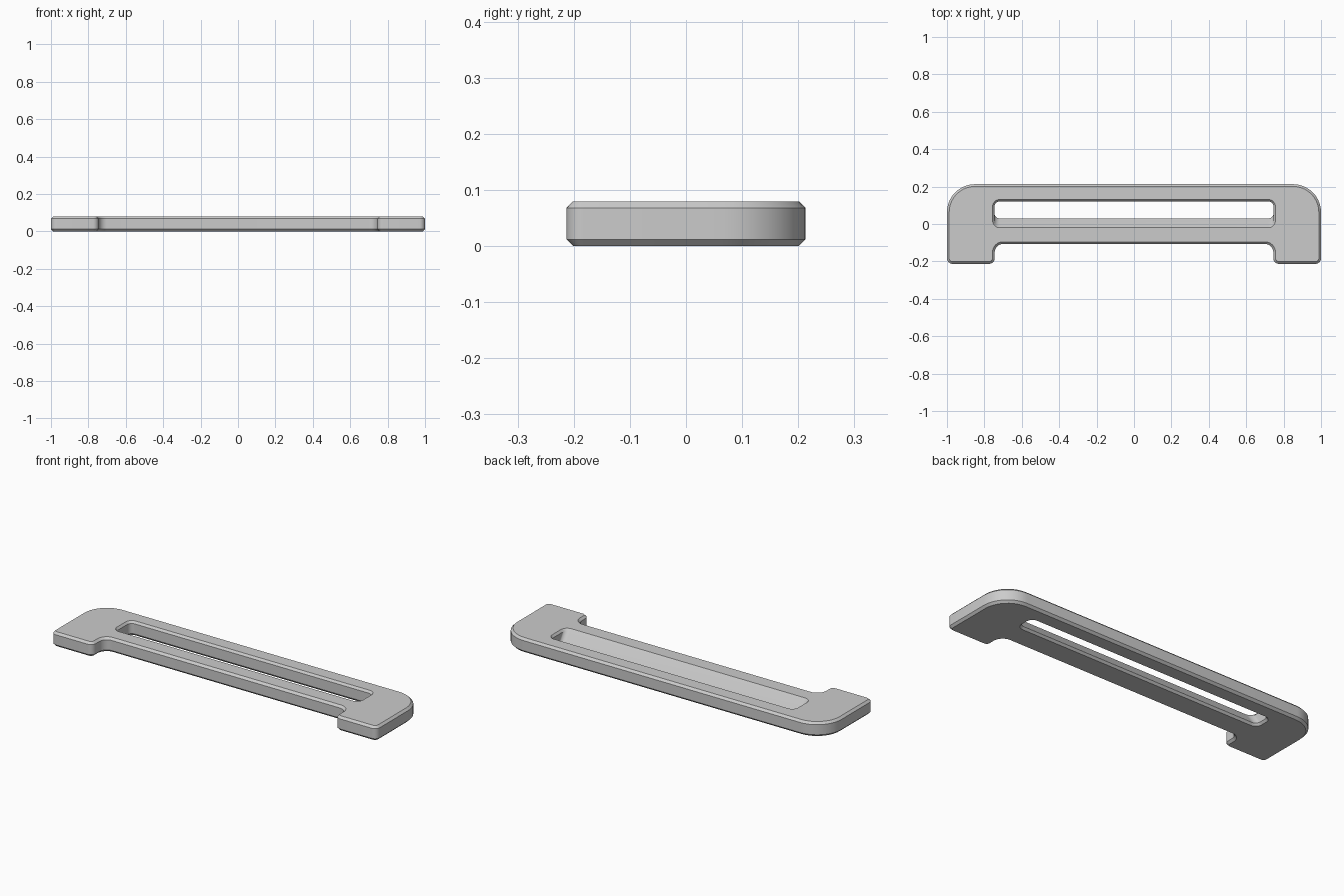
import bpy, bmesh
from math import radians
from mathutils import Vector

if "Cube" in bpy.data.objects:
    bpy.data.objects.remove(bpy.data.objects["Cube"], do_unlink=True)

grey = bpy.data.materials.new("plain grey")
grey.use_nodes = True
grey.diffuse_color = (0.6, 0.6, 0.6, 1)
grey.node_tree.nodes["Principled BSDF"].inputs["Base Color"].default_value = (0.6, 0.6, 0.6, 1)

HEIGHT, CHAMFER, STEPS = 0.08, 0.012, 10


def rounded_loop(corners, inset=0.0):
    """Counter-clockwise outline with filleted corners (x, y, radius), moved inward by inset."""
    n = len(corners)
    pts = [Vector(c[:2]) for c in corners]
    loop = []
    for i, (x, y, radius) in enumerate(corners):
        a = (pts[i] - pts[i - 1]).normalized()
        b = (pts[(i + 1) % n] - pts[i]).normalized()
        turn = 1 if a.cross(b) > 0 else -1
        normal_a, normal_b = Vector((-a.y, a.x)), Vector((-b.y, b.x))
        # the fillet centre stays put; only the radius changes with the inset
        centre = pts[i] + (normal_a + normal_b) * radius * turn
        r = radius - turn * inset
        for k in range(STEPS + 1):
            d = (-normal_a * turn).slerp(-normal_b * turn, k / STEPS)
            loop.append(centre + d * r)
    return loop


def wall(bm, levels):
    """Skin stacked loops (outline, z) and return the bottom and top rims."""
    rings = [[bm.verts.new((p.x, p.y, z)) for p in loop] for loop, z in levels]
    for low, high in zip(rings, rings[1:]):
        for i in range(len(low)):
            j = (i + 1) % len(low)
            bm.faces.new((low[i], low[j], high[j], high[i]))
    rims = []
    for ring in (rings[0], rings[-1]):
        rims.append([bm.edges.get((ring[i - 1], ring[i])) for i in range(len(ring))])
    return rims


# Outer outline: long bar with two forward feet and large rear corners
half = [(0.745, -0.107, 0.045), (0.745, -0.213, 0.03),
        (1.0, -0.213, 0.03), (1.0, 0.213, 0.15)]
outline = half + [(-x, y, r) for x, y, r in reversed(half)]


# Slot outline: the front wall leans back towards the bottom
def slot(front, grow=0.0):
    x, back, r = 0.746 + grow, 0.121 + grow, 0.028 + grow
    front -= grow
    return rounded_loop([(-x, front, r), (x, front, r), (x, back, r), (-x, back, r)])


z_low, z_high = CHAMFER, HEIGHT - CHAMFER
bm = bmesh.new()
outer = wall(bm, [(rounded_loop(outline, CHAMFER), 0), (rounded_loop(outline), z_low),
                  (rounded_loop(outline), z_high), (rounded_loop(outline, CHAMFER), HEIGHT)])
inner = wall(bm, [(slot(0.03, 0.01), 0), (slot(0.03), z_low),
                  (slot(-0.01), z_high), (slot(-0.01, 0.01), HEIGHT)])

# Flat bottom and top between the outer rim and the slot rim
for rim_out, rim_in in zip(outer, inner):
    bmesh.ops.triangle_fill(bm, use_beauty=True, edges=rim_out + rim_in)
bmesh.ops.recalc_face_normals(bm, faces=bm.faces)

mesh = bpy.data.meshes.new("slotted_strap_bar")
bm.to_mesh(mesh)
bm.free()
mesh.materials.append(grey)
bar = bpy.data.objects.new("slotted_strap_bar", mesh)
bpy.context.collection.objects.link(bar)
bpy.context.view_layer.objects.active = bar
bar.select_set(True)
bpy.ops.object.shade_smooth_by_angle(angle=radians(30))
